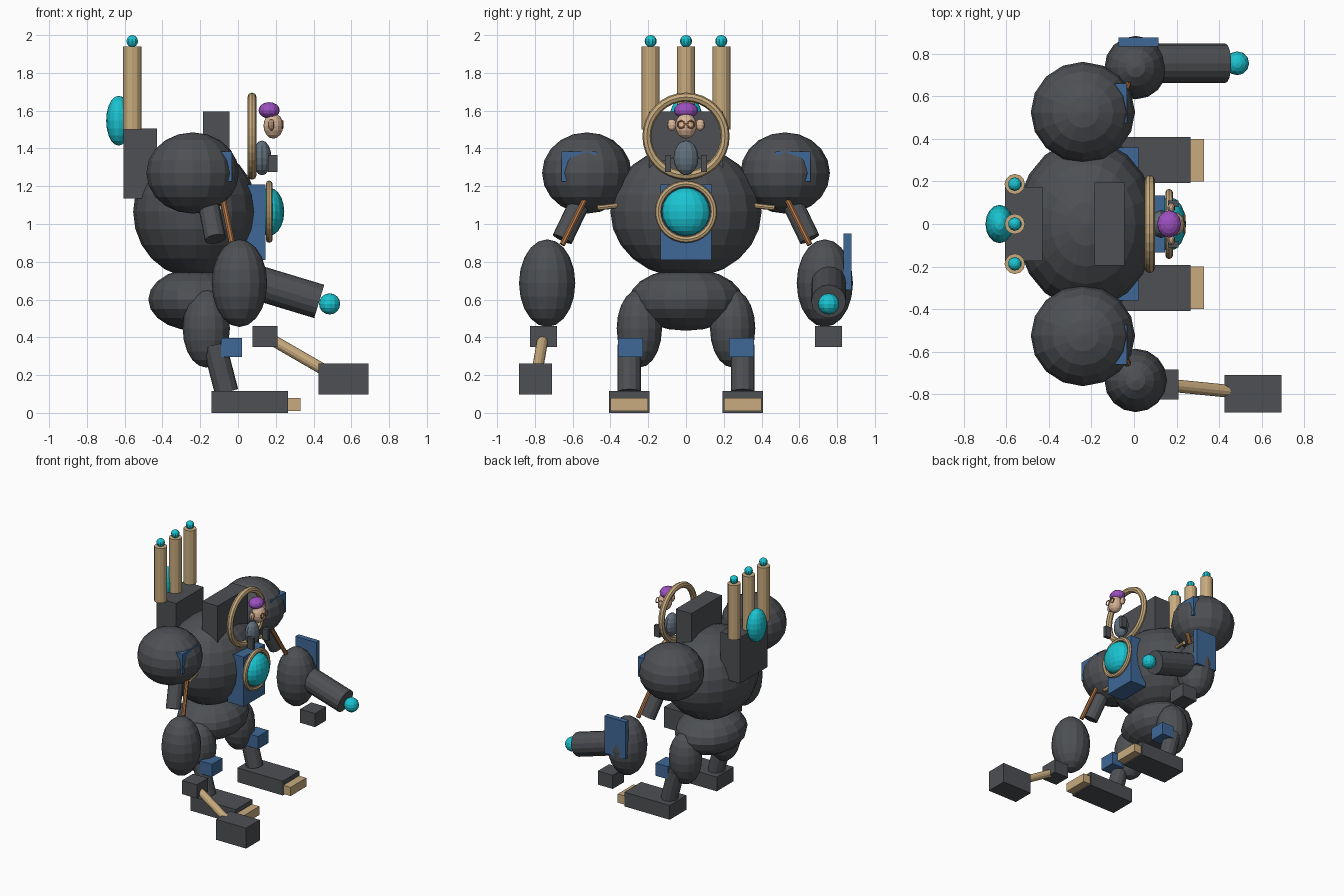
import bpy
import math
from mathutils import Vector

cube = bpy.data.objects.get("Cube")
if cube:
    bpy.data.objects.remove(cube, do_unlink=True)


def material(name, color):
    m = bpy.data.materials.new(name)
    m.use_nodes = True
    m.diffuse_color = (*color, 1)
    m.node_tree.nodes["Principled BSDF"].inputs["Base Color"].default_value = (*color, 1)
    return m


IRON = material("dark iron", (0.075, 0.08, 0.088))
BLUE = material("blue plate", (0.05, 0.14, 0.31))
BRASS = material("brass", (0.58, 0.41, 0.21))
CYAN = material("glowing cyan", (0.01, 0.55, 0.64))
PURPLE = material("purple cap", (0.33, 0.08, 0.52))
SKIN = material("skin", (0.68, 0.45, 0.31))
CLOTH = material("grey cloth", (0.12, 0.16, 0.2))
COPPER = material("copper", (0.42, 0.17, 0.06))


def finish(name, mat):
    ob = bpy.context.object
    ob.name = name
    ob.data.materials.append(mat)
    return ob


def ball(name, mat, center, radii, segments=16, rings=10):
    bpy.ops.mesh.primitive_uv_sphere_add(segments=segments, ring_count=rings, location=center)
    ob = finish(name, mat)
    ob.scale = radii
    return ob


def box(name, mat, xs, ys, zs):
    """Box from its extent along each axis."""
    spans = (xs, ys, zs)
    bpy.ops.mesh.primitive_cube_add(size=1, location=[sum(s) / 2 for s in spans])
    ob = finish(name, mat)
    ob.scale = [abs(s[1] - s[0]) for s in spans]
    return ob


def rod(name, mat, start, end, radius, sides=12):
    a, b = Vector(start), Vector(end)
    bpy.ops.mesh.primitive_cylinder_add(vertices=sides, radius=radius,
                                        depth=(b - a).length, location=(a + b) / 2)
    ob = finish(name, mat)
    ob.rotation_euler = (b - a).to_track_quat('Z', 'Y').to_euler()
    return ob


def ring(name, mat, center, major, minor, segments=32):
    """Upright ring whose axis points forward along x."""
    bpy.ops.mesh.primitive_torus_add(major_radius=major, minor_radius=minor,
                                     major_segments=segments, minor_segments=8,
                                     location=center, rotation=(0, math.pi / 2, 0))
    return finish(name, mat)


# Torso and pelvis
ball("torso", IRON, (-0.225, 0, 1.065), (0.33, 0.4, 0.35), 20, 12)
ball("pelvis", IRON, (-0.225, 0, 0.6), (0.25, 0.3, 0.165))

# Chest plate with glowing core
box("chest_plate", BLUE, (0, 0.145), (-0.135, 0.135), (0.81, 1.21))
ball("chest_core", CYAN, (0.165, 0, 1.065), (0.08, 0.127, 0.127))
ring("chest_ring", BRASS, (0.165, 0, 1.065), 0.147, 0.018)

# Cockpit
box("seat_back", IRON, (-0.185, -0.045), (-0.195, 0.195), (1.2, 1.595))
ring("cockpit_ring", BRASS, (0.074, 0, 1.465), 0.207, 0.024)

# Pilot
ball("pilot_body", CLOTH, (0.127, 0, 1.35), (0.05, 0.066, 0.092), 12, 8)
ball("pilot_head", SKIN, (0.187, 0, 1.52), (0.052, 0.057, 0.068), 12, 8)
ball("pilot_cap", PURPLE, (0.165, 0, 1.602), (0.056, 0.064, 0.043), 12, 8)
rod("glasses_bridge", COPPER, (0.237, -0.012, 1.527), (0.237, 0.012, 1.527), 0.004, 6)
for side, s in (("left", 1), ("right", -1)):
    ball(side + "_ear", SKIN, (0.175, s * 0.075, 1.525), (0.018, 0.025, 0.032), 10, 6)
    ring(side + "_lens_rim", COPPER, (0.237, s * 0.026, 1.527), 0.019, 0.004, 16)
    box(side + "_control_lever", IRON, (0.16, 0.21), (s * 0.08, s * 0.11), (1.275, 1.365))

# Backpack, exhaust stacks and tank
box("backpack", IRON, (-0.605, -0.43), (-0.175, 0.175), (1.135, 1.505))
ball("back_tank", CYAN, (-0.632, 0, 1.547), (0.066, 0.09, 0.132), 16, 10)
for label, y in (("left", 0.187), ("middle", 0), ("right", -0.187)):
    rod(label + "_stack", BRASS, (-0.56, y, 1.5), (-0.56, y, 1.94), 0.048)
    ball(label + "_stack_tip", CYAN, (-0.56, y, 1.968), (0.032, 0.032, 0.032), 10, 8)

# Arms and legs, mirrored across y
for side, s in (("left", 1), ("right", -1)):
    ball(side + "_shoulder", IRON, (-0.24, s * 0.525, 1.27), (0.245, 0.237, 0.215))
    box(side + "_shoulder_plate", BLUE, (-0.09, -0.033), (s * 0.475, s * 0.66), (1.225, 1.385))
    rod(side + "_upper_arm", IRON, (-0.175, s * 0.52, 1.2), (-0.12, s * 0.655, 0.92), 0.056)
    rod(side + "_arm_pipe", COPPER, (-0.085, s * 0.52, 1.16), (-0.03, s * 0.655, 0.89), 0.016, 8)
    rod(side + "_shoulder_pipe", BRASS, (-0.12, s * 0.34, 1.1), (-0.1, s * 0.47, 1.085), 0.014, 8)
    ball(side + "_forearm", IRON, (0.008, s * 0.735, 0.687), (0.147, 0.149, 0.232))
    box(side + "_hand", IRON, (0.077, 0.21), (s * 0.683, s * 0.825), (0.35, 0.46))

    ball(side + "_thigh", IRON, (-0.168, s * 0.247, 0.447), (0.125, 0.12, 0.207))
    rod(side + "_shin", IRON, (-0.125, s * 0.3, 0.36), (-0.06, s * 0.3, 0.11), 0.063)
    box(side + "_knee_plate", BLUE, (-0.09, 0.02), (s * 0.228, s * 0.36), (0.295, 0.397))
    box(side + "_foot", IRON, (-0.14, 0.265), (s * 0.193, s * 0.408), (0, 0.115))
    box(side + "_toe", BRASS, (0.23, 0.33), (s * 0.2, s * 0.4), (0.01, 0.08))

# Left arm cannon and shield
rod("cannon", IRON, (0, 0.755, 0.72), (0.43, 0.755, 0.59), 0.092, 16)
ball("cannon_muzzle", CYAN, (0.485, 0.755, 0.577), (0.056, 0.056, 0.056), 12, 8)
box("arm_shield", BLUE, (-0.073, 0.115), (0.835, 0.877), (0.65, 0.95))

# Right hand hammer
rod("hammer_handle", BRASS, (0.14, -0.755, 0.41), (0.46, -0.787, 0.225), 0.03)
box("hammer_head", IRON, (0.425, 0.692), (-0.885, -0.71), (0.097, 0.262))
